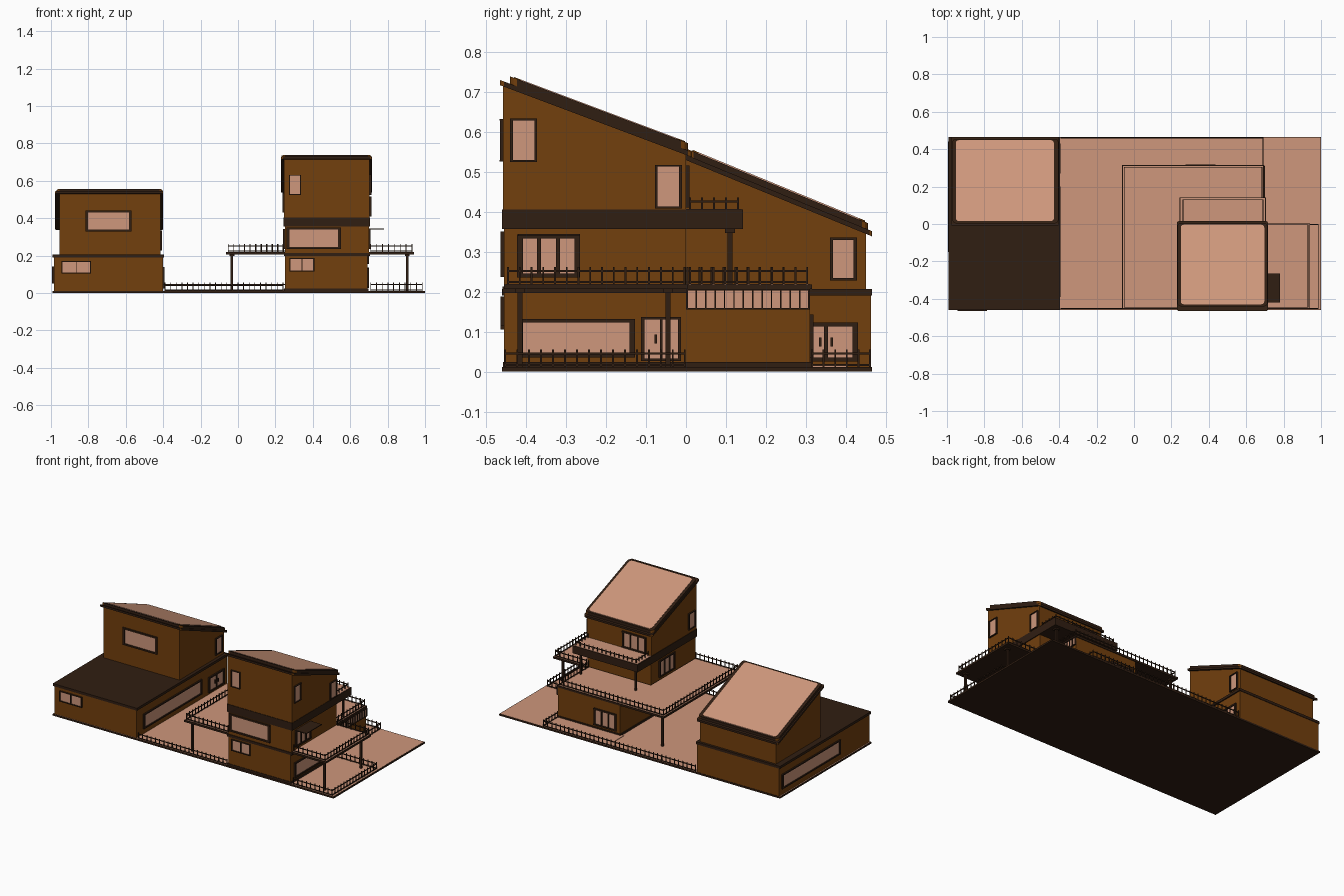
import bpy, bmesh
from mathutils import Vector

if "Cube" in bpy.data.objects:
    bpy.data.objects.remove(bpy.data.objects["Cube"])


def material(name, rgb):
    m = bpy.data.materials.new(name)
    m.diffuse_color = (*rgb, 1)
    m.use_nodes = True
    m.node_tree.nodes["Principled BSDF"].inputs["Base Color"].default_value = m.diffuse_color
    return m


MATS = [material("wall_brown", (0.17, 0.05, 0.004)),
        material("dark_trim", (0.03, 0.013, 0.006)),
        material("pale_floor", (0.62, 0.31, 0.20))]
WALL, DARK, PALE = 0, 1, 2


def finish(name, bm):
    bmesh.ops.recalc_face_normals(bm, faces=bm.faces[:])
    me = bpy.data.meshes.new(name)
    bm.to_mesh(me)
    bm.free()
    for m in MATS:
        me.materials.append(m)
    ob = bpy.data.objects.new(name, me)
    bpy.context.collection.objects.link(ob)
    return ob


def add_box(bm, x, y, z, mat):
    lo, hi = Vector((x[0], y[0], z[0])), Vector((x[1], y[1], z[1]))
    verts = bmesh.ops.create_cube(bm, size=1)["verts"]
    for v in verts:
        v.co = Vector([(lo[i] + hi[i]) / 2 + v.co[i] * (hi[i] - lo[i]) for i in range(3)])
    for f in {f for v in verts for f in v.link_faces}:
        f.material_index = mat


def box(name, x, y, z, mat):
    bm = bmesh.new()
    add_box(bm, x, y, z, mat)
    return finish(name, bm)


def shed(name, x, y, z0, z_front, z_back):
    """Wall block whose top slopes down to the back."""
    bm = bmesh.new()
    add_box(bm, x, y, (z0, z_front), WALL)
    for v in bm.verts:
        if v.co.z > z0 + 0.01 and v.co.y > (y[0] + y[1]) / 2:
            v.co.z = z_back
    finish(name, bm)


def roof_slab(name, x, y, z_front, slope, thick, mat, r=0.012):
    """Sloped slab with rounded plan corners."""
    bm = bmesh.new()
    add_box(bm, x, y, (0, thick), mat)
    up = [e for e in bm.edges if abs(e.verts[0].co.z - e.verts[1].co.z) > thick / 2]
    bmesh.ops.bevel(bm, geom=up, offset=r, segments=3, affect='EDGES', profile=0.5)
    for v in bm.verts:
        v.co.z += z_front + slope * (v.co.y - y[0])
    finish(name, bm)


def window(name, axis, pos, side, a, z, panes=1, frame=0.008, handles=False):
    """Framed panes on a wall; axis is the wall normal, side its direction."""
    bm = bmesh.new()

    def part(a0, a1, z0, z1, depth, mat):
        d = sorted((pos - side * 0.004, pos + side * depth))
        if axis == 'x':
            add_box(bm, d, (a0, a1), (z0, z1), mat)
        else:
            add_box(bm, (a0, a1), d, (z0, z1), mat)

    part(a[0] + 0.002, a[1] - 0.002, z[0] + 0.002, z[1] - 0.002, 0.003, PALE)
    part(a[0], a[1], z[0], z[0] + frame * 0.7, 0.009, DARK)
    part(a[0], a[1], z[1] - frame * 0.7, z[1], 0.009, DARK)
    for i in range(panes + 1):
        c = a[0] + frame / 2 + (a[1] - a[0] - frame) * i / panes
        w = frame / 2 if i in (0, panes) else frame / 3
        part(c - w, c + w, z[0], z[1], 0.0085, DARK)
    if handles:
        mid, zc = (a[0] + a[1]) / 2, (z[0] + z[1]) / 2
        for s in (-1, 1):
            part(mid + s * 0.014 - 0.003, mid + s * 0.014 + 0.003, zc - 0.011, zc + 0.011, 0.009, DARK)
    finish(name, bm)


def railing(name, pts, z, h=0.045, step=0.03):
    """Posts and two rails along an axis-aligned path."""
    bm = bmesh.new()
    t = 0.0022
    for (x0, y0), (x1, y1) in zip(pts, pts[1:]):
        n = max(1, round((abs(x1 - x0) + abs(y1 - y0)) / step))
        for i in range(n + 1):
            px, py = x0 + (x1 - x0) * i / n, y0 + (y1 - y0) * i / n
            add_box(bm, (px - t, px + t), (py - t, py + t), (z, z + h), DARK)
        xs, ys = sorted((x0, x1)), sorted((y0, y1))
        for rz in (z + 0.004, z + h * 0.72):
            add_box(bm, (xs[0] - t, xs[1] + t), (ys[0] - t, ys[1] + t), (rz, rz + 0.005), DARK)
    finish(name, bm)


def deck(name, x, y, z0, z1, edge=0.005):
    """Dark slab with a pale floor on top."""
    box(name + "_slab", x, y, (z0, z1 - 0.001), DARK)
    box(name + "_floor", (x[0] + edge, x[1] - edge), (y[0] + edge, y[1] - edge), (z1 - 0.003, z1), PALE)


def post(name, x, y, z0, z1, r=0.006):
    bm = bmesh.new()
    add_box(bm, (x - r, x + r), (y - r, y + r), (z0, z1), DARK)
    add_box(bm, (x - 0.013, x + 0.013), (y - 0.013, y + 0.013), (z1 - 0.01, z1), DARK)
    finish(name, bm)


# Plot
deck("ground", (-0.993, 1.0), (-0.46, 0.465), 0, 0.012, 0.003)
box("patio_step", (0.23, 0.69), (0.3, 0.4), (0.01, 0.015), PALE)

# Left house
box("left_ground_floor", (-0.985, -0.402), (-0.455, 0.462), (0.01, 0.192), WALL)
box("left_flat_roof", (-0.992, -0.395), (-0.46, 0.465), (0.19, 0.206), DARK)
shed("left_upper_floor", (-0.955, -0.415), (0.0, 0.45), 0.2, 0.54, 0.35)
roof_slab("left_roof_rim", (-0.978, -0.4), (-0.008, 0.465), 0.532, -0.41, 0.013, DARK, 0.006)
roof_slab("left_roof", (-0.97, -0.405), (0.004, 0.455), 0.54, -0.41, 0.016, DARK, 0.015)
roof_slab("left_roof_top", (-0.953, -0.428), (0.016, 0.448), 0.536, -0.41, 0.0185, PALE, 0.015)

# Left house openings
window("left_front_window", 'y', -0.455, -1, (-0.945, -0.785), (0.105, 0.172), 2, 0.007)
window("left_upper_window", 'y', 0.0, -1, (-0.815, -0.57), (0.33, 0.44), 1, 0.014)
window("left_side_window", 'x', -0.985, -1, (-0.15, 0.44), (0.05, 0.143), 1, 0.012)
window("left_court_window", 'x', -0.402, 1, (-0.39, 0.2), (0.045, 0.14), 1, 0.012)
window("left_court_door", 'x', -0.402, 1, (0.27, 0.43), (0.025, 0.123), 2, 0.014, True)
window("left_upper_side_window", 'x', -0.415, 1, (0.36, 0.427), (0.228, 0.335), 1, 0.008)

# Tower
box("tower_ground_floor", (0.25, 0.692), (-0.455, 0.31), (0.01, 0.206), WALL)
box("tower_plinth", (0.245, 0.697), (-0.458, 0.314), (0.01, 0.024), DARK)
box("tower_middle_floor", (0.25, 0.7), (-0.455, 0.0), (0.2, 0.36), WALL)
box("tower_floor_trim", (0.245, 0.705), (-0.459, 0.003), (0.197, 0.213), DARK)
box("tower_band", (0.243, 0.706), (-0.46, 0.143), (0.356, 0.405), DARK)
box("balcony_floor", (0.248, 0.701), (0.0, 0.139), (0.4, 0.4065), PALE)
shed("tower_top_floor", (0.246, 0.704), (-0.457, 0.0), 0.4, 0.72, 0.545)
roof_slab("tower_roof_rim", (0.23, 0.716), (-0.465, 0.015), 0.716, -0.375, 0.013, DARK, 0.01)
roof_slab("tower_roof", (0.232, 0.714), (-0.44, 0.005), 0.716, -0.375, 0.022, DARK, 0.018)
roof_slab("tower_roof_top", (0.25, 0.697), (-0.43, -0.003), 0.714, -0.375, 0.0225, PALE, 0.018)

# Tower openings
window("tower_front_low_window", 'y', -0.455, -1, (0.275, 0.408), (0.115, 0.188), 2, 0.007)
window("tower_front_mid_window", 'y', -0.455, -1, (0.26, 0.55), (0.236, 0.35), 1, 0.015)
window("tower_front_top_window", 'y', -0.457, -1, (0.272, 0.338), (0.525, 0.632), 1, 0.006)
window("tower_low_window", 'x', 0.692, 1, (-0.42, -0.128), (0.035, 0.132), 1, 0.013)
window("tower_low_door", 'x', 0.692, 1, (-0.112, -0.012), (0.027, 0.136), 2, 0.008, True)
window("tower_clerestory", 'x', 0.692, 1, (0.0, 0.31), (0.155, 0.206), 13, 0.005)
window("tower_mid_window", 'x', 0.7, 1, (-0.422, -0.265), (0.235, 0.343), 3, 0.014)
window("tower_top_window_front", 'x', 0.704, 1, (-0.44, -0.372), (0.524, 0.633), 1, 0.007)
window("tower_top_window_back", 'x', 0.704, 1, (-0.078, -0.01), (0.408, 0.517), 1, 0.007)
window("tower_left_top_window", 'x', 0.246, -1, (-0.44, -0.372), (0.43, 0.535), 1, 0.007)
window("tower_left_mid_window", 'x', 0.25, -1, (-0.24, -0.08), (0.235, 0.343), 3, 0.012)
window("tower_back_low_window", 'y', 0.31, 1, (0.275, 0.435), (0.035, 0.143), 3, 0.013)
window("tower_back_top_window", 'y', 0.0, 1, (0.28, 0.45), (0.41, 0.515), 3, 0.013)
box("window_awning", (0.7, 0.78), (-0.42, -0.265), (0.339, 0.344), DARK)

# Terraces on posts
deck("left_terrace", (-0.063, 0.25), (-0.455, 0.315), 0.206, 0.219)
deck("back_terrace", (0.24, 0.695), (-0.0, 0.315), 0.206, 0.219)
deck("right_terrace", (0.697, 0.942), (-0.455, 0.004), 0.206, 0.219)
for i, (x, y) in enumerate([(-0.033, -0.415), (-0.033, 0.285), (0.905, -0.415), (0.905, -0.045)]):
    post(f"terrace_post_{i + 1}", x, y, 0.01, 0.207)
for i, x in enumerate((0.28, 0.67)):
    post(f"balcony_post_{i + 1}", x, 0.11, 0.215, 0.357)

# Railings
railing("left_terrace_railing", [(0.24, -0.445), (-0.052, -0.445), (-0.052, 0.303), (0.685, 0.303), (0.685, 0.01)], 0.217)
railing("right_terrace_railing", [(0.71, -0.445), (0.93, -0.445), (0.93, -0.004), (0.71, -0.004)], 0.217)
railing("balcony_railing", [(0.262, 0.01), (0.262, 0.13), (0.69, 0.13), (0.69, 0.01)], 0.39)
railing("front_railing", [(-0.39, -0.452), (0.24, -0.452)], 0.008, 0.04)
railing("back_railing", [(-0.39, 0.46), (0.69, 0.46), (0.69, 0.315)], 0.01)
railing("garden_railing", [(0.71, -0.452), (0.985, -0.452), (0.985, -0.003), (0.71, -0.003)], 0.01)
